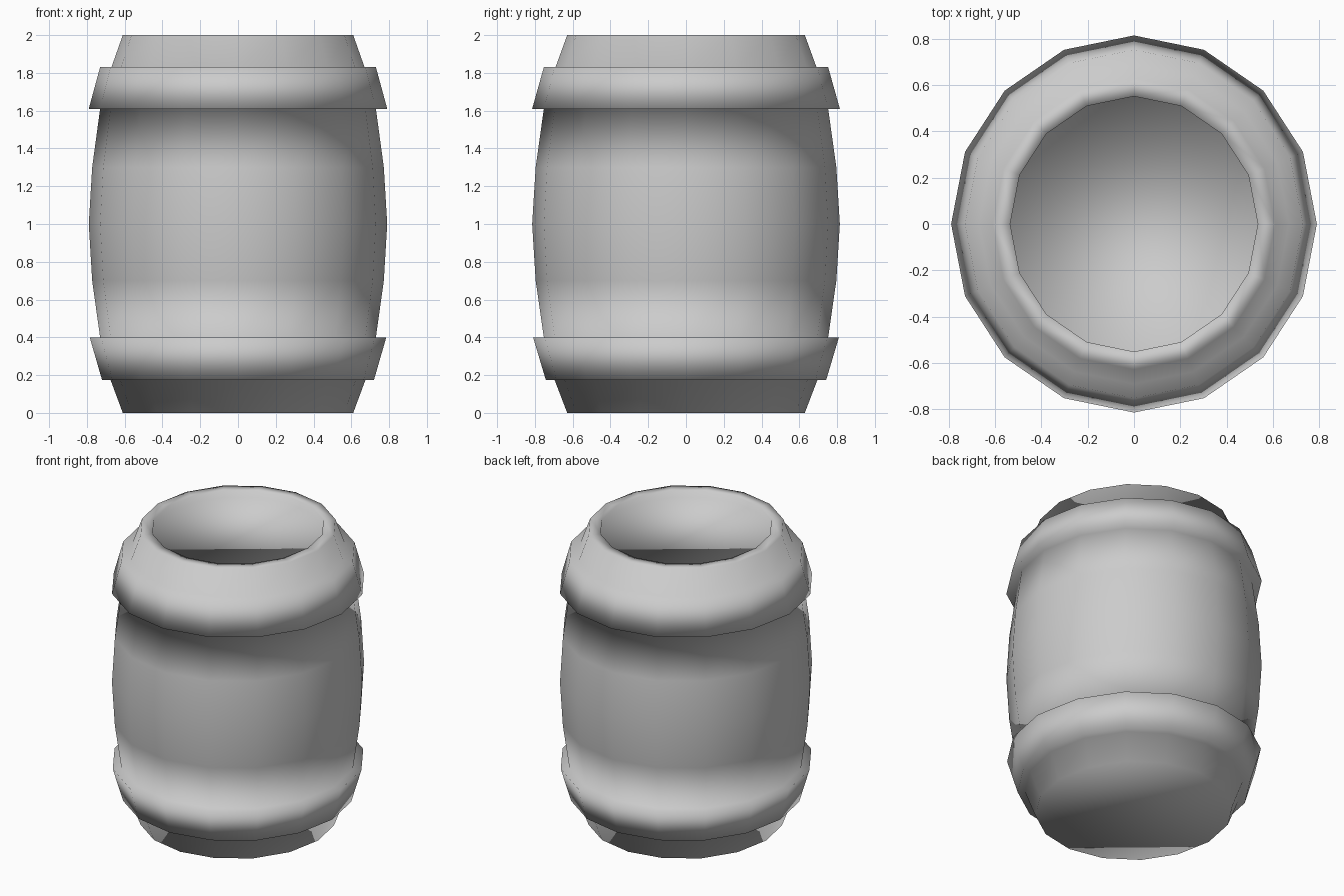
import bpy, bmesh, math

if "Cube" in bpy.data.objects:
    bpy.data.objects.remove(bpy.data.objects["Cube"])

SIDES = 16
Y_STRETCH = 1.031

# Radius / height profile, from the bottom edge up over the rim into the shallow recess
PROFILE = [
    (0.61, 0.0), (0.675, 0.175),                    # foot
    (0.72, 0.175), (0.785, 0.40), (0.73, 0.40),     # lower hoop
    (0.772, 0.70), (0.79, 1.0), (0.772, 1.30),      # bulging staves
    (0.73, 1.61), (0.79, 1.61), (0.73, 1.83),       # upper hoop
    (0.67, 1.83), (0.61, 2.0),                      # shoulder
    (0.535, 2.0), (0.535, 1.955),                   # rim and recess wall
]


def ring(bm, r, z):
    return [bm.verts.new((r * math.cos(2 * math.pi * i / SIDES),
                          r * Y_STRETCH * math.sin(2 * math.pi * i / SIDES), z))
            for i in range(SIDES)]


# Barrel lathed as one continuous skin
bm = bmesh.new()
rings = [ring(bm, r, z) for r, z in PROFILE]
for low, high in zip(rings, rings[1:]):
    for i in range(SIDES):
        j = (i + 1) % SIDES
        bm.faces.new((low[i], low[j], high[j], high[i]))

# Base and recessed lid
bm.faces.new(rings[0][::-1])
bm.faces.new(rings[-1])

mesh = bpy.data.meshes.new("barrel")
bm.to_mesh(mesh)
bm.free()
for p in mesh.polygons:
    p.use_smooth = True
barrel = bpy.data.objects.new("barrel", mesh)
bpy.context.collection.objects.link(barrel)
